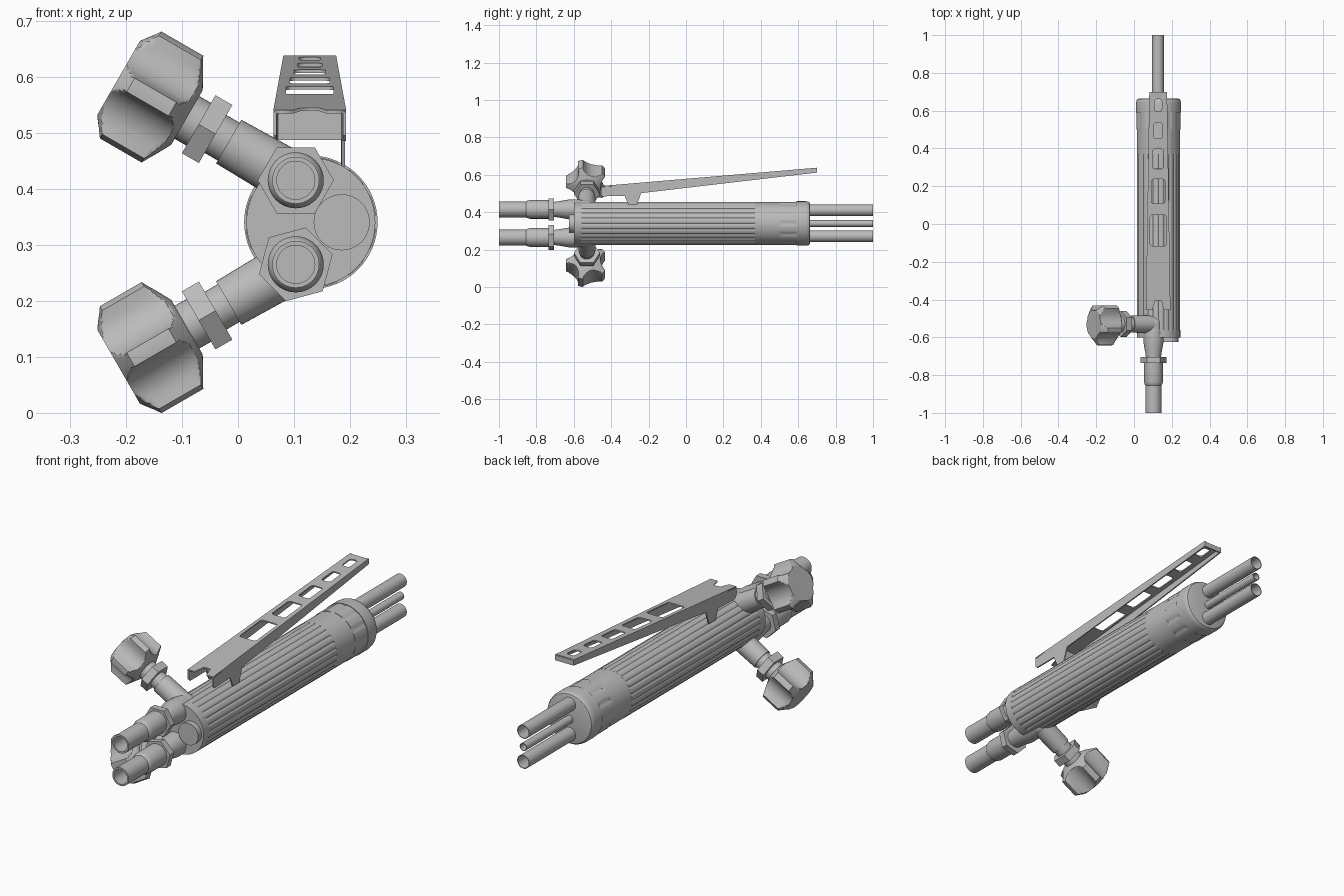
import bpy, bmesh
from math import sin, cos, pi, sqrt, radians, atan2
from mathutils import Vector, Matrix

cube = bpy.data.objects.get("Cube")
if cube:
    bpy.data.objects.remove(cube, do_unlink=True)

metal = bpy.data.materials.new("grey_metal")
metal.use_nodes = True
grey = (0.5, 0.5, 0.5, 1)
metal.diffuse_color = grey
metal.node_tree.nodes["Principled BSDF"].inputs["Base Color"].default_value = grey

FRONT = Vector((0, -1, 0))
BACK = Vector((0, 1, 0))
UP = Vector((0, 0, 1))


def finish(name, bm, angle=30):
    bmesh.ops.recalc_face_normals(bm, faces=bm.faces)
    mesh = bpy.data.meshes.new(name)
    bm.to_mesh(mesh)
    bm.free()
    mesh.materials.append(metal)
    mesh.shade_smooth()
    mesh.set_sharp_from_angle(angle=radians(angle))
    obj = bpy.data.objects.new(name, mesh)
    bpy.context.collection.objects.link(obj)
    return obj


def lathe(name, origin, axis, profile, seg=32, ref=UP, shape=None):
    """Turn (radius, distance) points round an axis; shape may alter the radius."""
    bm = bmesh.new()
    side = axis.cross(ref)
    rings = []
    for r, t in profile:
        ring = []
        for i in range(seg):
            a = 2 * pi * i / seg
            k = shape(r, a) if shape else r
            ring.append(bm.verts.new(origin + axis * t + (ref * cos(a) + side * sin(a)) * k))
        rings.append(ring)
    for low, high in zip(rings, rings[1:]):
        for i in range(seg):
            j = (i + 1) % seg
            bm.faces.new((low[i], low[j], high[j], high[i]))
    bm.faces.new(rings[0])
    bm.faces.new(rings[-1])
    return finish(name, bm)


def slab(name, outline):
    """Closed solid from matching inner and outer outlines."""
    bm = bmesh.new()
    a = [bm.verts.new(p) for p, q in outline]
    b = [bm.verts.new(q) for p, q in outline]
    bm.faces.new(a)
    bm.faces.new(b)
    for i in range(len(a)):
        j = (i + 1) % len(a)
        bm.faces.new((a[i], a[j], b[j], b[i]))
    return finish(name, bm)


# Handle: fluted grip, plain collar, notched rounded end cap
CX, CZ = 0.13, 0.34
centre = Vector((CX, 0, CZ))


def fluted(r, a):
    return r - 0.0035 * max(0, cos(24 * a)) ** 2


def notched(r, a):
    return r - 0.004 * max(0, cos(12 * a)) ** 2


lathe("handle_front_ring", centre, BACK, [(0.115, -0.6), (0.115, -0.56)], 64)
lathe("handle_grip", centre, BACK, [(0.115, -0.57), (0.115, 0.37)], 192, shape=fluted)
lathe("handle_collar", centre, BACK, [(0.1145, 0.37), (0.1145, 0.51)], 64)
lathe("handle_notches", centre, BACK, [(0.1165, 0.5), (0.1165, 0.6)], 96, shape=notched)
lathe("end_cap", centre, BACK,
      [(0.119, 0.59), (0.119, 0.64), (0.117, 0.653), (0.112, 0.661), (0.104, 0.664)], 64)
lathe("front_plug", Vector((0.185, 0, CZ)), BACK, [(0.05, -0.625), (0.05, -0.58)], 48)

# Rear gas tubes
for name, z, r in (("upper", 0.41, 0.031), ("middle", CZ, 0.018), ("lower", 0.272, 0.031)):
    lathe(name + "_rear_tube", Vector((0.127, 0, z)), BACK,
          [(r, 0.6), (r, 1), (r - 0.003, 1), (r - 0.003, 0.7)], 32)

# Valves
LOBES, KNOB_R = 5, 0.112


def knob_shape(r, a):
    """Five round scoops between narrow ridges."""
    step = 2 * pi / LOBES
    b = (a % step) - step / 2
    d, c = 0.137, 0.0648
    inside = c * c - (d * sin(b)) ** 2
    return min(r, d * cos(b) - sqrt(inside)) if inside > 0 else r


VALVE_Y = -0.53
for name, sign, turn in (("upper", 1, 90), ("lower", -1, 45)):
    z = CZ + sign * 0.075
    inlet = Vector((0.103, 0, z))
    corner = Vector((cos(radians(turn - 90)), 0, sin(radians(turn - 90))))
    # Hose connector, with its nut and flared neck
    lathe(name + "_hose_connector", inlet, BACK,
          [(0.034, -0.88), (0.034, -1), (0.042, -1), (0.042, -0.855), (0.046, -0.85),
           (0.05, -0.835), (0.05, -0.73)], 40)
    lathe(name + "_hose_nut", inlet, BACK, [(0.068, -0.735), (0.068, -0.705)], 6, ref=corner)
    lathe(name + "_inlet_neck", inlet, BACK,
          [(0.04, -0.71), (0.042, -0.69), (0.053, -0.625), (0.053, -0.59), (0.05, -0.53)], 40)

    # Elbow and valve arm
    hub = Vector((0.103, VALVE_Y, z))
    arm = Vector((-cos(pi / 6), 0, sign * sin(pi / 6)))
    bm = bmesh.new()
    bmesh.ops.create_uvsphere(bm, u_segments=32, v_segments=16, radius=0.051,
                              matrix=Matrix.Translation(hub))
    finish(name + "_elbow", bm)
    lathe(name + "_valve_arm", hub, arm,
          [(0.048, 0), (0.045, 0.138), (0.039, 0.138), (0.039, 0.19), (0.044, 0.19),
           (0.044, 0.24)], 40, ref=FRONT)
    lathe(name + "_valve_nut", hub, arm, [(0.069, 0.165), (0.069, 0.2)], 6, ref=FRONT)
    # Scooped knob, its rims bevelled in small steps
    rim = [(0.054, 0.224)]
    for i in range(9):
        rim.append((0.056 + (KNOB_R - 0.056) * i / 8, 0.224 + 0.03 * i / 8))
    for i in range(9):
        rim.append((KNOB_R - 0.036 * i / 8, 0.34 + 0.025 * i / 8))
    lathe(name + "_valve_knob", hub, arm, rim, 100, ref=FRONT, shape=knob_shape)

# Lever: tapered channel with rounded slots in its top
LX, Y0, Y1, Z0, Z1 = 0.128, -0.455, 0.7, 0.54, 0.638
SLOPE = (Z1 - Z0) / (Y1 - Y0)


def half_width(y):
    return 0.065 - 0.018 * (y - Y0) / (Y1 - Y0)


def top_z(y):
    return Z0 + SLOPE * (y - Y0)


def rounded(y0, y1, w, r=0.012):
    pts = []
    for k, (sx, cy) in enumerate(((1, y1 - r), (-1, y1 - r), (-1, y0 + r), (1, y0 + r))):
        for i in range(5):
            a = pi / 2 * (k + i / 4)
            pts.append((sx * (w - r) + r * cos(a), cy + r * sin(a)))
    return pts


w0, w1 = half_width(Y0), half_width(Y1)
loops = [[(w0, Y0), (w1, Y1), (-w1, Y1), (-w0, Y0), (-0.03, Y0), (-0.017, Y0 + 0.05),
          (0.017, Y0 + 0.05), (0.03, Y0)]]
for y0, y1, w in ((-0.115, 0.05, 0.042), (0.11, 0.24, 0.035), (0.295, 0.4, 0.028),
                  (0.455, 0.54, 0.022), (0.6, 0.665, 0.019)):
    loops.append(rounded(y0, y1, w))
curve = bpy.data.curves.new("lever_top", "CURVE")
curve.dimensions = "2D"
curve.fill_mode = "BOTH"
curve.extrude = 0.003
for loop in loops:
    spline = curve.splines.new("POLY")
    spline.points.add(len(loop) - 1)
    for point, (x, y) in zip(spline.points, loop):
        point.co = (x, y - Y0, 0, 1)
    spline.use_cyclic_u = True
curve.materials.append(metal)
lever = bpy.data.objects.new("lever_top", curve)
lever.location = (LX, Y0, Z0 - 0.003)
lever.rotation_euler.x = atan2(Z1 - Z0, Y1 - Y0)
bpy.context.collection.objects.link(lever)

# Lever side walls with pivot tabs
wall = [(Y0, top_z(Y0)), (Y1, top_z(Y1)), (Y1, 0.612), (-0.24, 0.502), (-0.262, 0.44),
        (-0.308, 0.44), (-0.328, 0.487), (Y0 + 0.01, 0.485), (Y0, 0.495)]
for name, s in (("left", 1), ("right", -1)):
    slab(name + "_lever_wall", [((LX + s * half_width(y), y, z),
                                 (LX + s * (half_width(y) - 0.006), y, z)) for y, z in wall])

# Lever end lip and inner cross plate
for name, y, z0 in (("lever_end_lip", Y1 - 0.006, 0.612), ("lever_cross_plate", -0.33, 0.487)):
    w = half_width(y) - 0.002
    slab(name, [((LX + x, y, z), (LX + x, y + 0.006, z)) for x, z in
                ((-w, z0), (w, z0), (w, top_z(y) - 0.002), (-w, top_z(y) - 0.002))])
